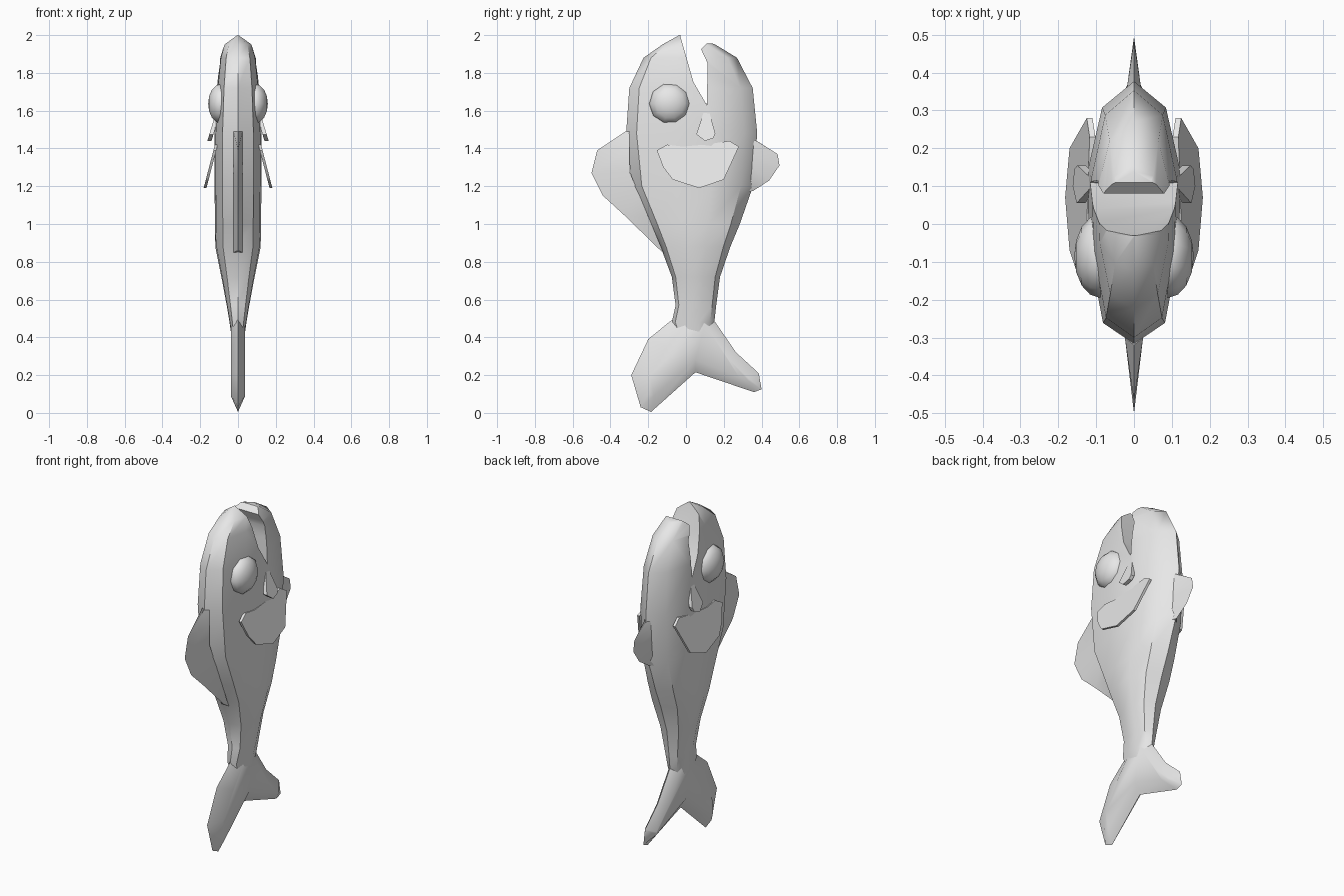
import bpy, bmesh
from math import radians, pi
from mathutils import Matrix

cube = bpy.data.objects.get("Cube")
if cube:
    bpy.data.objects.remove(cube)

grey = bpy.data.materials.new("plain grey")
grey.use_nodes = True
grey.diffuse_color = (0.8, 0.8, 0.8, 1)
grey.node_tree.nodes["Principled BSDF"].inputs["Base Color"].default_value = (0.8, 0.8, 0.8, 1)


def finish(name, bm, smooth=40):
    """Turn a bmesh into a shaded object."""
    bmesh.ops.recalc_face_normals(bm, faces=bm.faces)
    me = bpy.data.meshes.new(name)
    bm.to_mesh(me)
    bm.free()
    me.materials.append(grey)
    ob = bpy.data.objects.new(name, me)
    bpy.context.collection.objects.link(ob)
    if smooth:
        shade(ob, smooth)
    return ob


def shade(ob, angle):
    bpy.ops.object.select_all(action='DESELECT')
    ob.select_set(True)
    bpy.context.view_layer.objects.active = ob
    bpy.ops.object.shade_smooth_by_angle(angle=radians(angle))


def loft(name, rings, smooth=40):
    """Skin closed rings of equal length and cap both ends."""
    bm = bmesh.new()
    rows = [[bm.verts.new(p) for p in ring] for ring in rings]
    n = len(rows[0])
    for a, b in zip(rows, rows[1:]):
        for i in range(n):
            j = (i + 1) % n
            bm.faces.new((a[i], a[j], b[j], b[i]))
    bm.faces.new(rows[0])
    bm.faces.new(rows[-1])
    return finish(name, bm, smooth)


# Body: front y, back y, half width at each height
section = [(0, 0), (.66, .08), (.95, .35), (1, .65), (.68, .9), (0, 1),
           (-.68, .9), (-1, .65), (-.95, .35), (-.66, .08)]
stations = [(.30, 0, .10, .02), (.48, -.075, .15, .045), (.57, -.055, .16, .06),
            (.72, -.075, .18, .088), (.88, -.135, .235, .12), (1.0, -.19, .285, .122),
            (1.2, -.285, .355, .124), (1.48, -.317, .377, .124), (1.72, -.3, .353, .112),
            (1.88, -.225, .27, .095), (1.95, -.125, .155, .075), (2.0, -.035, .0, .004)]
body = loft("body", [[(w * u, f + (b - f) * v, z) for u, v in section]
                     for z, f, b, w in stations], 0)

# Open mouth cut between the jaws
gap = [(-.03, 2.03), (-.03, 1.995), (.04, 1.75), (.11, 1.63), (.115, 1.85),
       (.08, 1.925), (.11, 1.955), (.2, 1.955), (.2, 2.03)]
cutter = loft("mouth_cutter", [[(x, y, z) for y, z in gap] for x in (-.3, .3)], 0)
cutter.hide_render = True
cut = body.modifiers.new("mouth", 'BOOLEAN')
cut.operation = 'DIFFERENCE'
cut.solver = 'EXACT'
cut.object = cutter
graph = bpy.context.evaluated_depsgraph_get()
body_mesh = bpy.data.meshes.new_from_object(body.evaluated_get(graph))
body.modifiers.clear()
body.data = body_mesh
bpy.data.objects.remove(cutter)
shade(body, 40)

# Tail: sharp rim with a thicker spine polygon on each side
rim = [(.04, .57), (-.09, .48), (-.2, .39), (-.29, .2), (-.24, .03), (-.185, .005),
       (.05, .215), (.36, .11), (.4, .125), (.385, .21), (.265, .32), (.155, .48)]
spine = [(.05, .55), (0, .47), (-.10, .35), (-.19, .2), (-.2, .1), (-.17, .09),
         (.05, .28), (.28, .19), (.33, .17), (.33, .185), (.22, .29), (.10, .47)]
loft("tail_fin", [[(-.038, y, z) for y, z in spine], [(0, y, z) for y, z in rim],
                  [(.038, y, z) for y, z in spine]], 60)


def wedge_fin(name, base, edge, t):
    """Fin with a thick buried root and a sharp outer edge."""
    bm = bmesh.new()
    left, right = [[bm.verts.new((s * t, y, z)) for y, z in base] for s in (1, -1)]
    tip = [bm.verts.new((0, y, z)) for y, z in edge]
    for side in (left, right):
        for i in range(len(base) - 1):
            bm.faces.new((side[i], side[i + 1], tip[i + 1], tip[i]))
    for i in range(len(base) - 1):
        bm.faces.new((left[i], left[i + 1], right[i + 1], right[i]))
    for k in (0, -1):
        bm.faces.new((left[k], tip[k], right[k]))
    finish(name, bm, 30)


wedge_fin("front_fin", [(-.30, 1.49), (-.30, 1.4), (-.30, 1.28), (-.25, 1.16), (-.2, 1.04), (-.12, .85)],
          [(-.32, 1.49), (-.47, 1.39), (-.5, 1.27), (-.44, 1.15), (-.32, 1.04), (-.135, .86)], .024)
wedge_fin("back_fin", [(.35, 1.45), (.35, 1.37), (.34, 1.31), (.34, 1.23), (.33, 1.17)],
          [(.375, 1.44), (.485, 1.37), (.495, 1.31), (.44, 1.23), (.355, 1.175)], .02)

# Paired parts on both flanks
side_fin = [(-.155, 1.39), (-.12, 1.3), (-.07, 1.235), (.07, 1.19), (.2, 1.235),
            (.28, 1.41), (.23, 1.44), (.1, 1.42), (-.02, 1.41), (-.1, 1.42)]
lip = [(.11, 1.64), (.055, 1.475), (.10, 1.44), (.145, 1.455), (.155, 1.48)]
for side, s in (("left", 1), ("right", -1)):
    loft(side + "_side_fin", [[(s * (.117 - d + (1.44 - z) * .26), y, z) for y, z in side_fin]
                              for d in (0, .015)], 30)
    loft(side + "_lip", [[(s * (.102 - d + (1.64 - z) * .3), y, z) for y, z in lip]
                         for d in (0, .022)], 30)
    bm = bmesh.new()
    bmesh.ops.create_uvsphere(bm, u_segments=10, v_segments=8, radius=1,
                              matrix=Matrix.Translation((s * .09, -.085, 1.637))
                              @ Matrix.Diagonal((.068, .11, .11, 1))
                              @ Matrix.Rotation(pi / 2, 4, 'Y'))
    finish(side + "_eye", bm, 60)
